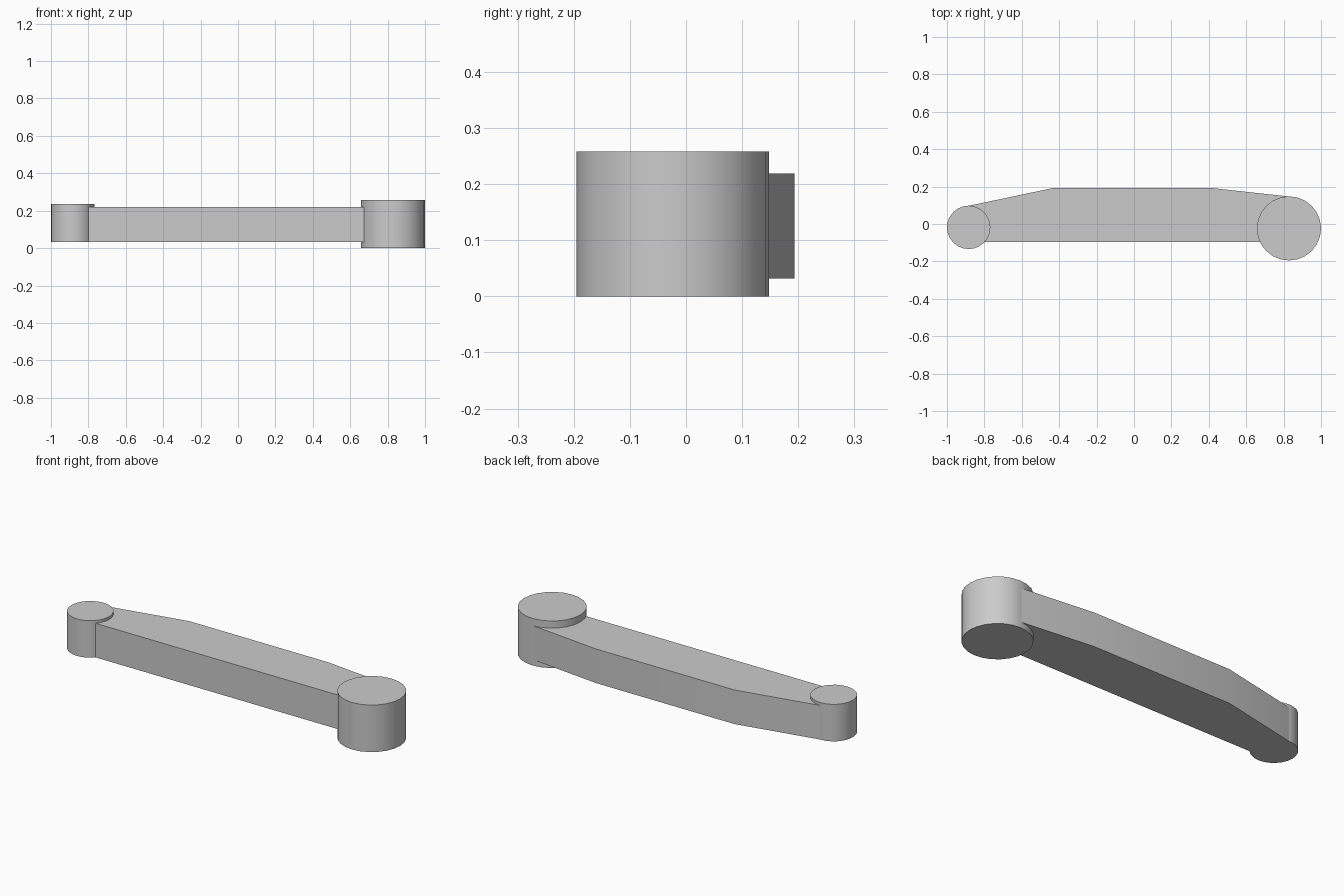
import bpy
import bmesh

cube = bpy.data.objects.get("Cube")
if cube:
    bpy.data.objects.remove(cube, do_unlink=True)

# Single plain grey
grey = bpy.data.materials.new("plain_grey")
grey.use_nodes = True
color = (0.6, 0.6, 0.6, 1)
grey.diffuse_color = color
grey.node_tree.nodes["Principled BSDF"].inputs["Base Color"].default_value = color


def finish(obj):
    obj.data.materials.clear()
    obj.data.materials.append(grey)
    bpy.ops.object.select_all(action="DESELECT")
    obj.select_set(True)
    bpy.context.view_layer.objects.active = obj
    bpy.ops.object.shade_smooth_by_angle()


def boss(name, x, y, radius, bottom, top):
    bpy.ops.mesh.primitive_cylinder_add(
        vertices=24, radius=radius, depth=top - bottom,
        location=(x, y, (bottom + top) / 2))
    obj = bpy.context.object
    obj.name = name
    finish(obj)


def extruded_plate(name, outline, bottom, top):
    mesh = bpy.data.meshes.new(name)
    bm = bmesh.new()
    face = bm.faces.new([bm.verts.new((x, y, bottom)) for x, y in outline])
    result = bmesh.ops.extrude_face_region(bm, geom=[face])
    raised = [v for v in result["geom"] if isinstance(v, bmesh.types.BMVert)]
    bmesh.ops.translate(bm, verts=raised, vec=(0, 0, top - bottom))
    bmesh.ops.recalc_face_normals(bm, faces=bm.faces)
    bm.to_mesh(mesh)
    bm.free()
    obj = bpy.data.objects.new(name, mesh)
    bpy.context.collection.objects.link(obj)
    finish(obj)


# Round bosses at both ends of the lever
boss("large_end_boss", 0.8285, -0.0235, 0.1715, 0, 0.258)
boss("small_end_boss", -0.884, -0.018, 0.116, 0.032, 0.235)

# Connecting arm: straight front, bent back running into both bosses
arm_outline = [(-0.884, -0.095), (0.828, -0.095), (0.828, 0.147),
               (0.41, 0.193), (-0.43, 0.193), (-0.9, 0.094)]
extruded_plate("lever_arm", arm_outline, 0.032, 0.219)
